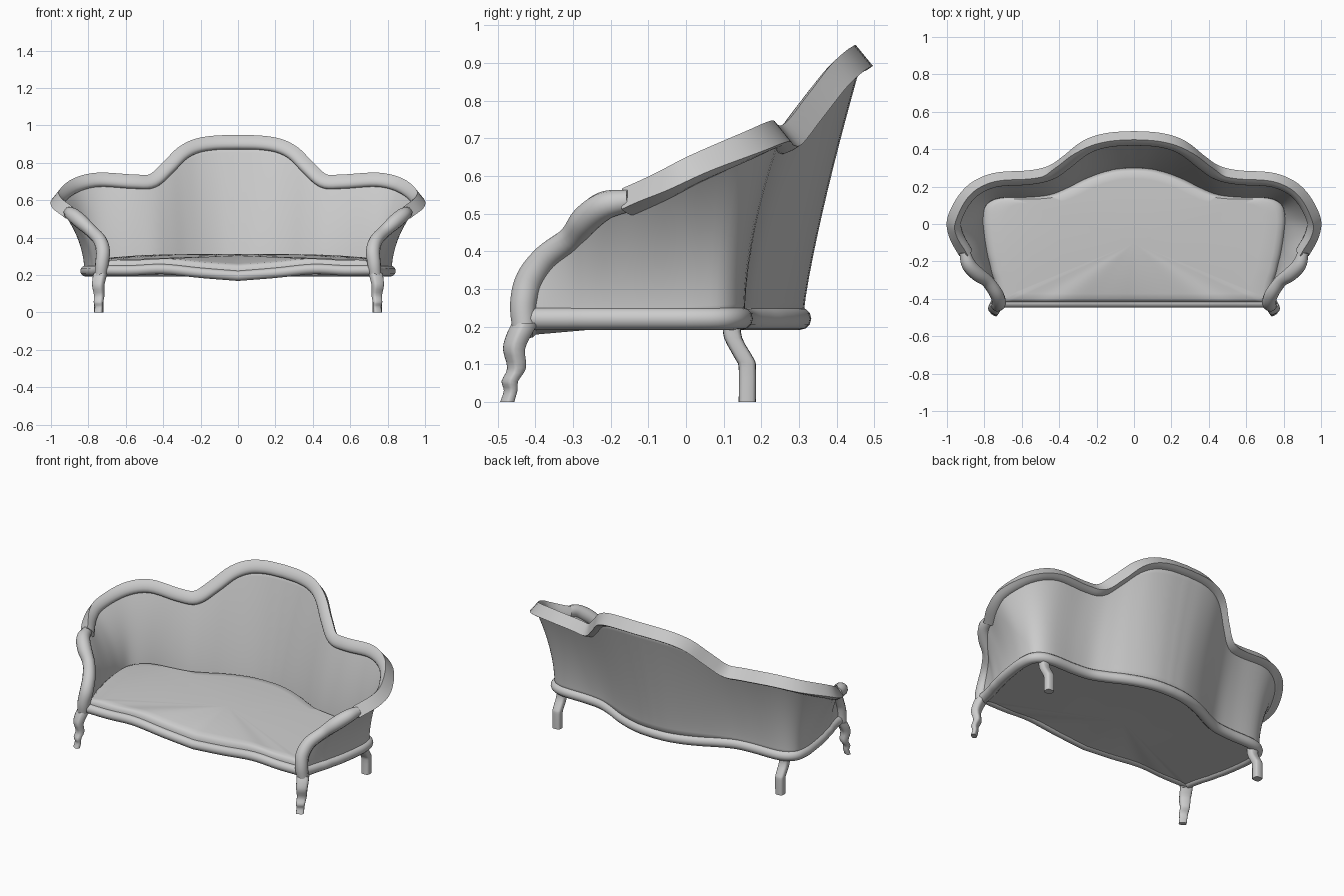
import bpy, math
from mathutils import Vector

if "Cube" in bpy.data.objects:
    bpy.data.objects.remove(bpy.data.objects["Cube"])


def smooth_path(pts, n=5):
    """Catmull-Rom samples through the given points."""
    p = [Vector(q) for q in pts]
    p = [2 * p[0] - p[1]] + p + [2 * p[-1] - p[-2]]
    out = []
    for i in range(1, len(p) - 2):
        a, b, c, d = p[i - 1:i + 3]
        for k in range(n):
            t = k / n
            out.append(0.5 * (2 * b + (c - a) * t + (2 * a - 5 * b + 4 * c - d) * t * t
                              + (3 * b - a - 3 * c + d) * t ** 3))
    return out + [p[-2]]


def flip(v):
    return Vector((-v[0], *v[1:]))


def both_sides(half):
    """Mirror a half path that starts on the centre line."""
    return [flip(Vector(q)) for q in reversed(half[1:])] + [Vector(q) for q in half]


def tube(name, paths, radius):
    """Paths hold (x, y, z) or (x, y, z, radius factor) points."""
    cu = bpy.data.curves.new(name, 'CURVE')
    cu.dimensions = '3D'
    cu.bevel_depth = radius
    cu.bevel_resolution = 4
    cu.use_fill_caps = True
    for path in paths:
        sp = cu.splines.new('POLY')
        sp.points.add(len(path) - 1)
        for pt, q in zip(sp.points, path):
            pt.co = (q[0], q[1], q[2], 1)
            pt.radius = q[3] if len(q) > 3 else 1
        sp.use_smooth = True
    ob = bpy.data.objects.new(name, cu)
    bpy.context.collection.objects.link(ob)
    return ob


def mesh(name, verts, faces, angle=45):
    me = bpy.data.meshes.new(name)
    me.from_pydata(verts, [], faces)
    ob = bpy.data.objects.new(name, me)
    bpy.context.collection.objects.link(ob)
    bpy.ops.object.select_all(action='DESELECT')
    ob.select_set(True)
    bpy.context.view_layer.objects.active = ob
    bpy.ops.object.mode_set(mode='EDIT')
    bpy.ops.mesh.select_all(action='SELECT')
    bpy.ops.mesh.normals_make_consistent(inside=False)
    bpy.ops.object.mode_set(mode='OBJECT')
    bpy.ops.object.shade_smooth_by_angle(angle=math.radians(angle))
    return ob


def ring_faces(rings, n):
    return [(r * n + k, r * n + (k + 1) % n, r * n + n + (k + 1) % n, r * n + n + k)
            for r in range(rings - 1) for k in range(n)]


def caps(rings, n):
    return [tuple(range(n)), tuple(range((rings - 1) * n, rings * n))]


def leg(name, rows, turn=0):
    """Rounded-square sections (x, y, z, rx, ry), mirrored to both sides."""
    n, verts = 16, []
    ct, st = math.cos(turn), math.sin(turn)
    rows = smooth_path(rows, 3)
    for x, y, z, rx, ry in rows:
        for k in range(n):
            c, s = math.cos(math.tau * k / n), math.sin(math.tau * k / n)
            u = rx * math.copysign(abs(c) ** 0.6, c)
            v = ry * math.copysign(abs(s) ** 0.6, s)
            verts.append((x + u * ct - v * st, y + u * st + v * ct, z))
    ob = mesh(name, verts, ring_faces(len(rows), n) + caps(len(rows), n))
    ob.modifiers.new('Mirror', 'MIRROR').use_mirror_merge = False


# Half profiles: crest rail, arm front, and matching line along the base
rail = [(0, .46, .909), (.12, .453, .906), (.22, .43, .89), (.3, .388, .85), (.38, .325, .77),
        (.46, .272, .702), (.56, .25, .698), (.75, .235, .708), (.88, .165, .678),
        (.96, .03, .62), (.955, -.06, .575), (.90, -.16, .53)]
arm = [(.905, -.15, .535, .8), (.885, -.215, .522, 1.05), (.84, -.265, .485, 1.1),
       (.785, -.305, .435, .95), (.738, -.37, .385, 1), (.722, -.415, .325, 1.05),
       (.728, -.432, .26, 1), (.735, -.43, .195, .9)]
base = [(0, .303), (.09, .297), (.18, .275), (.27, .24), (.36, .195), (.45, .16), (.56, .148),
        (.72, .144), (.795, .105), (.813, .03), (.806, -.06), (.79, -.16), (.775, -.22),
        (.765, -.265), (.75, -.31), (.735, -.37), (.73, -.41)]
base_path = both_sides(smooth_path([(x, y, .221) for x, y in base]))
rail_path = both_sides(smooth_path(rail))

# Crest rail: flat outer face, domed inner face
section = [(.018, .036 * k / 2) for k in (-2, 0, 2)]
section += [(.018 - .064 * math.sin(a), .036 * math.cos(a))
            for a in (math.pi * k / 10 for k in range(1, 10))]
n, verts = len(section), []
offset = (len(base_path) - len(rail_path)) // 2
for i, p in enumerate(rail_path):
    tangent = (rail_path[min(i + 1, len(rail_path) - 1)] - rail_path[max(i - 1, 0)]).normalized()
    out = p - base_path[i + offset]
    out.z = 0
    out = out.normalized() * .77 + Vector((0, 0, .63))
    out = (out - tangent * out.dot(tangent)).normalized()
    side = tangent.cross(out)
    verts += [p + out * a + side * b for a, b in section]
mesh('crest_rail', verts, ring_faces(len(rail_path), n) + caps(len(rail_path), n))

# Arm fronts
arm_path = smooth_path(arm)
tube('arm_fronts', [arm_path, [flip(q) for q in arm_path]], .036)

# Base frame
tube('base_frame', [base_path], .03)
front_half = smooth_path([(0, -.42, .195), (.2, -.42, .211), (.4, -.42, .231),
                          (.57, -.42, .224), (.74, -.42, .225)])
front_path = both_sides(front_half)
tube('front_frame', [front_path], .027)

# Upholstered back, flaring from the base to the rail
top_path = both_sides(smooth_path(rail + [q[:3] for q in arm[1:6]]))
rows, cols, verts, faces = 12, len(top_path), [], []
for r in range(rows + 1):
    v = r / rows
    for t, b in zip(top_path, base_path):
        p = b.lerp(t, v ** (1.25 + .6 * min(1, abs(b.x) / .7) ** 2))
        p.z = b.z + (t.z - b.z) * v
        verts.append(p)
for r in range(rows):
    for c in range(cols - 1):
        i = r * cols + c
        faces.append((i, i + 1, i + cols + 1, i + cols))
back = mesh('back_panel', verts, faces)
sol = back.modifiers.new('Thickness', 'SOLIDIFY')
sol.thickness = .016
sol.offset = 0

# Seat: rolled edge, top sloping up to the back, closed underside
edge = base_path + list(reversed(front_path[1:-1]))
n, centre = len(edge), Vector((0, -.1, 0))


def seat_top(x, y, rail_z):
    f = min(1, max(0, (.15 - y) / .57))
    return .312 + (rail_z + .055 - .312) * f ** 1.6 - .03 * (abs(x) / .75) ** 4 * (1 - f)


levels = [(1, 0), (.99, .55), (.97, .85), (.94, 1), (.85, 1), (.7, 1), (.5, 1), (.25, 1)]
verts = []
for t, lift in levels:
    for q in edge:
        p = centre.lerp(q, t)
        z0 = q.z + .015
        p.z = z0 + (seat_top(p.x, p.y, .225 + (q.z - .225) * t) - z0) * lift
        verts.append(p)
faces = ring_faces(len(levels), n)
verts += [Vector((q.x, q.y, q.z - .018)) for q in edge]
verts += [Vector((0, -.1, seat_top(0, -.1, .225))), Vector((0, -.1, .205))]
last, low = (len(levels) - 1) * n, len(levels) * n
for k in range(n):
    m = (k + 1) % n
    faces += [(last + k, last + m, low + n), (low + m, low + k, low + n + 1),
              (k, m, low + m, low + k)]
mesh('seat', verts, faces)

# Legs
leg('front_leg', [(.735, -.427, .21, .034, .03), (.742, -.443, .18, .034, .028),
                  (.747, -.457, .14, .031, .024), (.742, -.45, .09, .027, .02),
                  (.746, -.468, .055, .025, .017), (.744, -.466, .03, .022, .013),
                  (.747, -.475, 0, .022, .014)], turn=math.radians(30))
leg('rear_leg', [(.745, .122, .215, .028, .024), (.745, .125, .17, .028, .024),
                 (.745, .155, .115, .027, .025), (.745, .163, .09, .026, .023),
                 (.745, .163, 0, .025, .023)])
